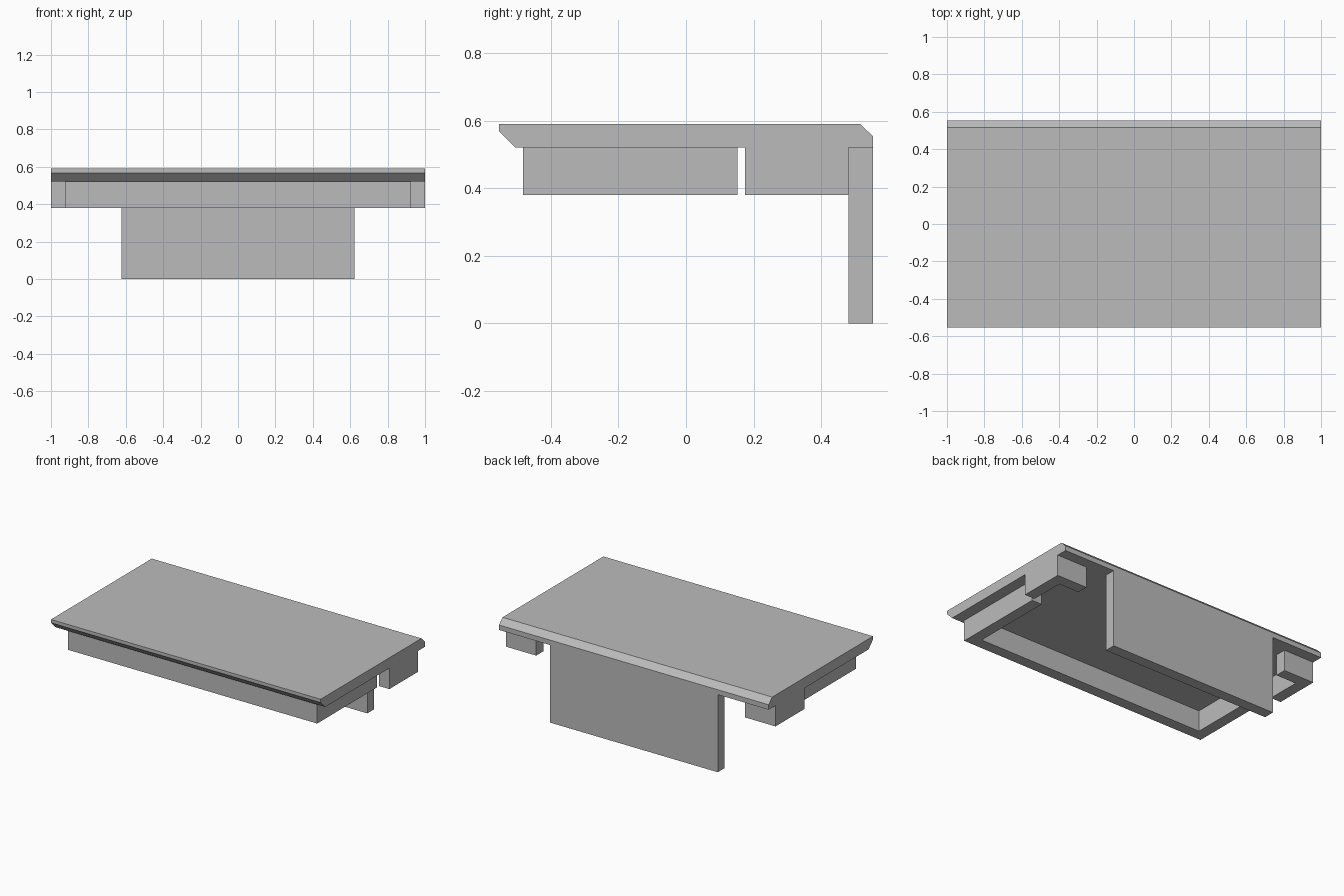
import bpy, bmesh

if "Cube" in bpy.data.objects:
    bpy.data.objects.remove(bpy.data.objects["Cube"])

grey = bpy.data.materials.new("plain grey")
grey.diffuse_color = (0.5, 0.5, 0.5, 1)
grey.use_nodes = True
grey.node_tree.nodes["Principled BSDF"].inputs["Base Color"].default_value = grey.diffuse_color


def prism(name, outline, place, lo, hi):
    """Extrude a 2D outline; place(a, b, t) turns it into a 3D point."""
    bm = bmesh.new()
    ends = [[bm.verts.new(place(a, b, t)) for a, b in outline] for t in (lo, hi)]
    n = len(outline)
    for loop in ends:
        bm.faces.new(loop)
    for i in range(n):
        j = (i + 1) % n
        bm.faces.new((ends[0][i], ends[0][j], ends[1][j], ends[1][i]))
    bmesh.ops.recalc_face_normals(bm, faces=bm.faces)
    mesh = bpy.data.meshes.new(name)
    bm.to_mesh(mesh)
    bm.free()
    mesh.materials.append(grey)
    obj = bpy.data.objects.new(name, mesh)
    bpy.context.collection.objects.link(obj)
    return obj


def along_x(a, b, t):
    return (t, a, b)


def along_z(a, b, t):
    return (a, b, t)


UNDER, RAIL_Z = 0.52, 0.38   # slab underside and rail bottoms
T = 0.075                    # wall thickness

# Top slab with bevelled front and back edges
prism("top_slab", [(-0.553, 0.59), (0.515, 0.59), (0.553, 0.553),
                   (0.553, UNDER), (-0.505, UNDER), (-0.553, 0.568)],
      along_x, -1, 1)

# U-shaped rail under the front
X, F, B = 0.925, -0.482, 0.152
prism("front_rail", [(-X, B), (-X, F), (X, F), (X, B), (X - T, B),
                     (X - T, F + T), (T - X, F + T), (T - X, B)],
      along_z, RAIL_Z, UNDER)

# L-shaped brackets at the back corners
for side, s in (("left", -1), ("right", 1)):
    outline = [(1, 0.175), (1, 0.48), (0.775, 0.48), (0.775, 0.48 - T),
               (1 - T, 0.48 - T), (1 - T, 0.175)]
    prism(side + "_bracket", [(s * x, y) for x, y in outline],
          along_z, RAIL_Z, UNDER)

# Hanging back panel
prism("back_panel", [(-0.623, 0.48), (0.623, 0.48), (0.623, 0.553), (-0.623, 0.553)],
      along_z, 0, UNDER)
